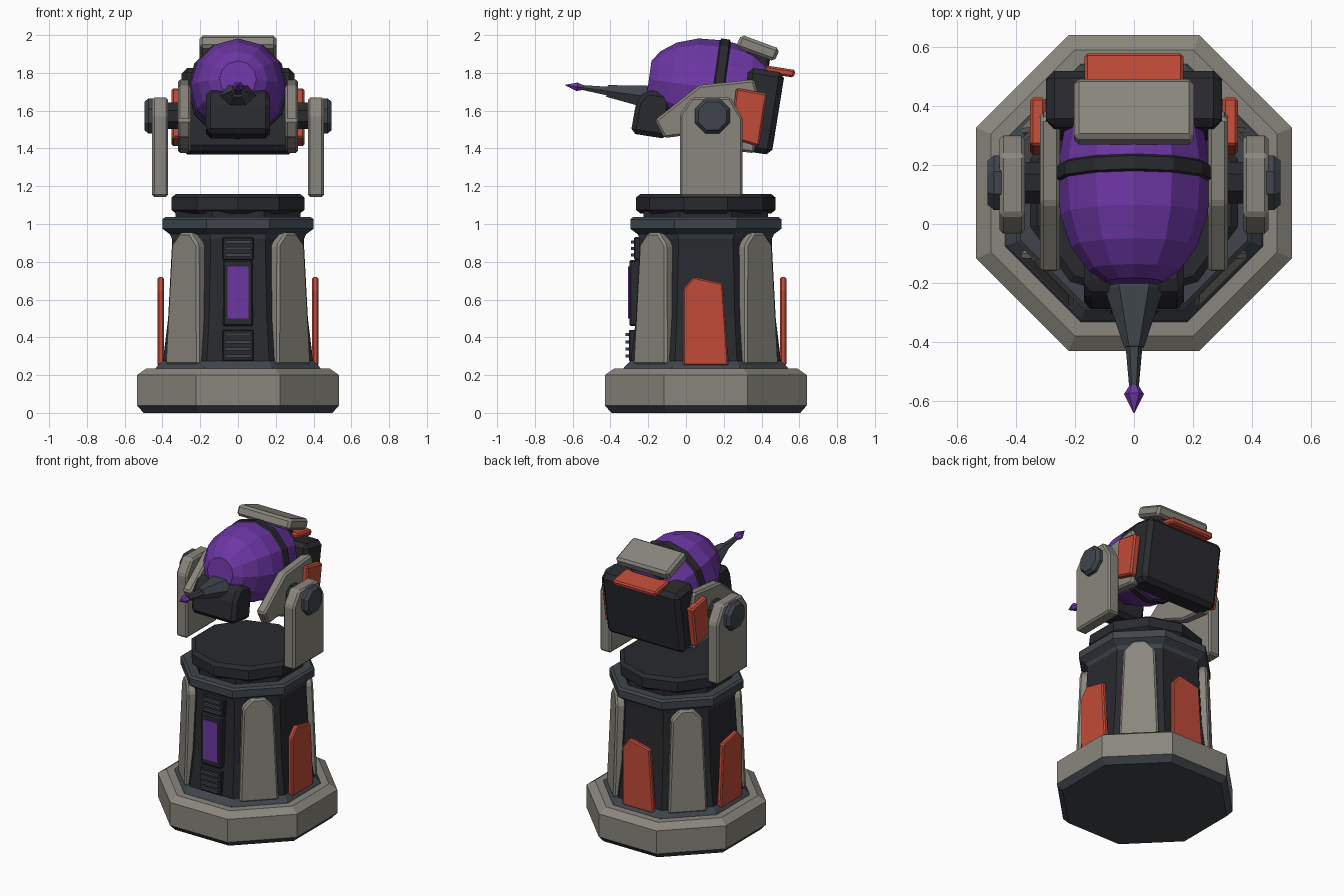
import bpy, bmesh
from math import radians, cos, sin, pi
from mathutils import Matrix, Vector

if "Cube" in bpy.data.objects:
    bpy.data.objects.remove(bpy.data.objects["Cube"])

CY = 0.105                                    # tower axis offset in y
COLORS = {"grey": (0.25, 0.24, 0.205), "black": (0.022, 0.023, 0.028),
          "slate": (0.05, 0.06, 0.072), "orange": (0.53, 0.07, 0.04),
          "purple": (0.15, 0.037, 0.37)}
MATS = {}
for key, col in COLORS.items():
    MATS[key] = bpy.data.materials.new(key)
    MATS[key].diffuse_color = (*col, 1)


def finish(name, bm, mat, bevel=0.0):
    bmesh.ops.recalc_face_normals(bm, faces=bm.faces)
    me = bpy.data.meshes.new(name)
    bm.to_mesh(me)
    bm.free()
    me.materials.append(MATS[mat])
    ob = bpy.data.objects.new(name, me)
    bpy.context.collection.objects.link(ob)
    if bevel:
        mod = ob.modifiers.new("bevel", "BEVEL")
        mod.width, mod.segments, mod.limit_method = bevel, 1, "ANGLE"
    return ob


def plate(name, pts, x0, x1, mat, bevel=0.01, angle=None, lean=0.0):
    """Side outline (y, z) extruded in x; with an angle it is set radially round the tower."""
    m = Matrix.Identity(4)
    if angle is not None:
        m = Matrix.Translation((0, CY, 0)) @ Matrix.Rotation(radians(angle), 4, "Z")
    bm = bmesh.new()
    a, b = [[bm.verts.new(m @ Vector((x - lean * (v - 0.25), u, v))) for u, v in pts]
            for x in (x0, x1)]
    bm.faces.new(a)
    bm.faces.new(b)
    for i in range(len(pts)):
        j = (i + 1) % len(pts)
        bm.faces.new((a[i], a[j], b[j], b[i]))
    return finish(name, bm, mat, bevel)


def rect(u0, u1, v0, v1):
    return [(u0, v0), (u1, v0), (u1, v1), (u0, v1)]


def lathe(name, rings, n, phase, mat, m):
    """Stack of n-sided rings (rx, ry, height) along local z."""
    bm = bmesh.new()
    loops = [[bm.verts.new(m @ Vector((rx * cos(phase + 2 * pi * i / n),
                                       ry * sin(phase + 2 * pi * i / n), h)))
              for i in range(n)] for rx, ry, h in rings]
    for a, b in zip(loops, loops[1:]):
        for i in range(n):
            j = (i + 1) % n
            bm.faces.new((a[i], a[j], b[j], b[i]))
    bm.faces.new(loops[0])
    bm.faces.new(loops[-1])
    return finish(name, bm, mat)


def octagon(name, profile, mat, m=Matrix.Translation((0, CY, 0))):
    k = 1 / cos(pi / 8)                       # profile gives flat-side distance
    return lathe(name, [(r * k, r * k, h) for r, h in profile], 8, pi / 8, mat, m)


# Base and tower
octagon("base_underside", [(0.50, 0), (0.535, 0.04)], "slate")
octagon("base", [(0.535, 0.04), (0.535, 0.20), (0.485, 0.235)], "grey")
octagon("tower_skirt", [(0.44, 0.23), (0.43, 0.245), (0.40, 0.275)], "slate")
octagon("tower_body", [(0.398, 0.27), (0.37, 0.50), (0.35, 0.88), (0.35, 0.94)], "black")
octagon("tower_collar", [(0.345, 0.91), (0.36, 0.945), (0.40, 0.975), (0.40, 1.025), (0.385, 1.037)], "slate")
octagon("tower_neck", [(0.33, 1.03), (0.33, 1.07)], "black")
lathe("turntable", [(r, r, h) for r, h in
      ((0.345, 1.055), (0.37, 1.075), (0.37, 1.14), (0.345, 1.16))],
      10, pi / 2, "black", Matrix.Translation((0, CY, 0)))

# Corner buttresses
for a in (45, 135, 225, 315):
    plate("buttress", [(-0.125, 0.255), (0.125, 0.255), (0.10, 0.89), (0.04, 0.955),
                       (-0.04, 0.955), (-0.10, 0.89)], 0.34, 0.425, "grey", 0.012, a, 0.035)

# Orange armour on sides and back
for a in (0, 90, 180):
    f = -1 if a == 180 else 1
    plate("tower_armour", [(-0.12 * f, 0.25), (0.12 * f, 0.25), (0.09 * f, 0.685),
                           (-0.065 * f, 0.72), (-0.12 * f, 0.655)], 0.392, 0.426, "orange", 0.008, a)

# Front light panel and vents
plate("light_frame", rect(-0.08, 0.08, 0.46, 0.81), 0.34, 0.405, "black", 0.008, -90)
plate("light", rect(-0.055, 0.055, 0.50, 0.775), 0.38, 0.411, "purple", 0, -90)
for z0, z1, d, n in ((0.275, 0.44, 0.408, 4), (0.81, 0.93, 0.38, 3)):
    plate("vent", rect(-0.082, 0.082, z0, z1), 0.33, d, "black", 0.006, -90)
    for i in range(n):
        z = z0 + (z1 - z0) * (i + 0.7) / (n + 0.4)
        plate("vent_slat", rect(-0.068, 0.068, z - 0.008, z + 0.008), d - 0.01, d + 0.017, "slate", 0, -90)

# Yoke arms, pivots, cheeks and side armour, mirrored
for s in (-1, 1):
    plate("yoke_arm", [(-0.033, 1.143), (0.3, 1.143), (0.3, 1.56), (0.235, 1.67),
                       (0.03, 1.67), (-0.033, 1.58)], 0.37 * s, 0.455 * s, "grey", 0.012)
    turn = Matrix.Translation((0, 0.14, 1.572)) @ Matrix.Rotation(s * pi / 2, 4, "Y")
    octagon("pivot_cap", [(0.092, 0.44), (0.092, 0.475), (0.075, 0.496)], "slate", turn)
    octagon("pivot_axle", [(0.07, 0.30), (0.07, 0.38)], "black", turn)
    plate("cheek", [(-0.165, 1.55), (-0.115, 1.455), (0.0, 1.47), (0.16, 1.40), (0.36, 1.375),
                    (0.40, 1.62), (0.36, 1.765), (0.07, 1.735)], 0.25 * s, 0.318 * s, "grey", 0.012)
    plate("side_armour", [(0.265, 1.72), (0.43, 1.69), (0.387, 1.41), (0.233, 1.455)],
          0.30 * s, 0.352 * s, "orange", 0.01)

# Head shell, pitched eight degrees up
tilt = Matrix.Rotation(radians(82), 4, "X")
head = Matrix.Translation((0, 0.17, 1.715)) @ tilt
lathe("head_shell", [(r, r, h) for r, h in
      ((0.19, -0.25), (0.235, -0.16), (0.253, -0.05), (0.257, 0.03), (0.25, 0.14),
       (0.213, 0.25), (0.155, 0.33), (0.098, 0.37))], 12, 0, "purple", head)
lathe("head_band", [(r, r, h) for r, h in
      ((0.25, -0.035), (0.267, -0.025), (0.267, 0.02), (0.25, 0.03))], 12, 0, "black", head)

# Rear housing, its top tab, and the roof slab
plate("rear_housing", [(0.33, 1.83), (0.523, 1.80), (0.453, 1.365), (0.28, 1.39)],
      -0.298, 0.298, "black", 0.028)
plate("rear_tab", [(0.42, 1.84), (0.58, 1.815), (0.57, 1.775), (0.415, 1.80)],
      -0.167, 0.167, "orange", 0.01)
plate("roof_strut", [(0.32, 1.93), (0.44, 1.89), (0.44, 1.78), (0.34, 1.80)], -0.12, 0.12, "black")
plate("roof_slab", [(0.263, 1.935), (0.292, 2.003), (0.497, 1.927), (0.468, 1.86)],
      -0.203, 0.203, "grey", 0.016)

# Chin block, barrel and tip
plate("chin_block", [(-0.293, 1.48), (-0.263, 1.65), (-0.21, 1.71), (-0.07, 1.69), (-0.10, 1.45)],
      -0.17, 0.17, "black", 0.025)
muzzle = Matrix.Translation((0, -0.21, 1.675)) @ tilt
lathe("barrel_base", [(0.10, 0.066, -0.03), (0.10, 0.066, 0.01), (0.034, 0.036, 0.21)], 6, 0, "slate", muzzle)
lathe("barrel", [(0.03, 0.028, 0.19), (0.016, 0.014, 0.35)], 6, 0, "slate", muzzle)
lathe("barrel_tip", [(0.015, 0.015, 0.34), (0.034, 0.026, 0.37), (0.002, 0.002, 0.434)], 6, 0, "purple", muzzle)

for m in bpy.data.materials:
    if m.users and not m.is_grease_pencil:
        m.use_nodes = True
        m.node_tree.nodes["Principled BSDF"].inputs["Base Color"].default_value = m.diffuse_color
